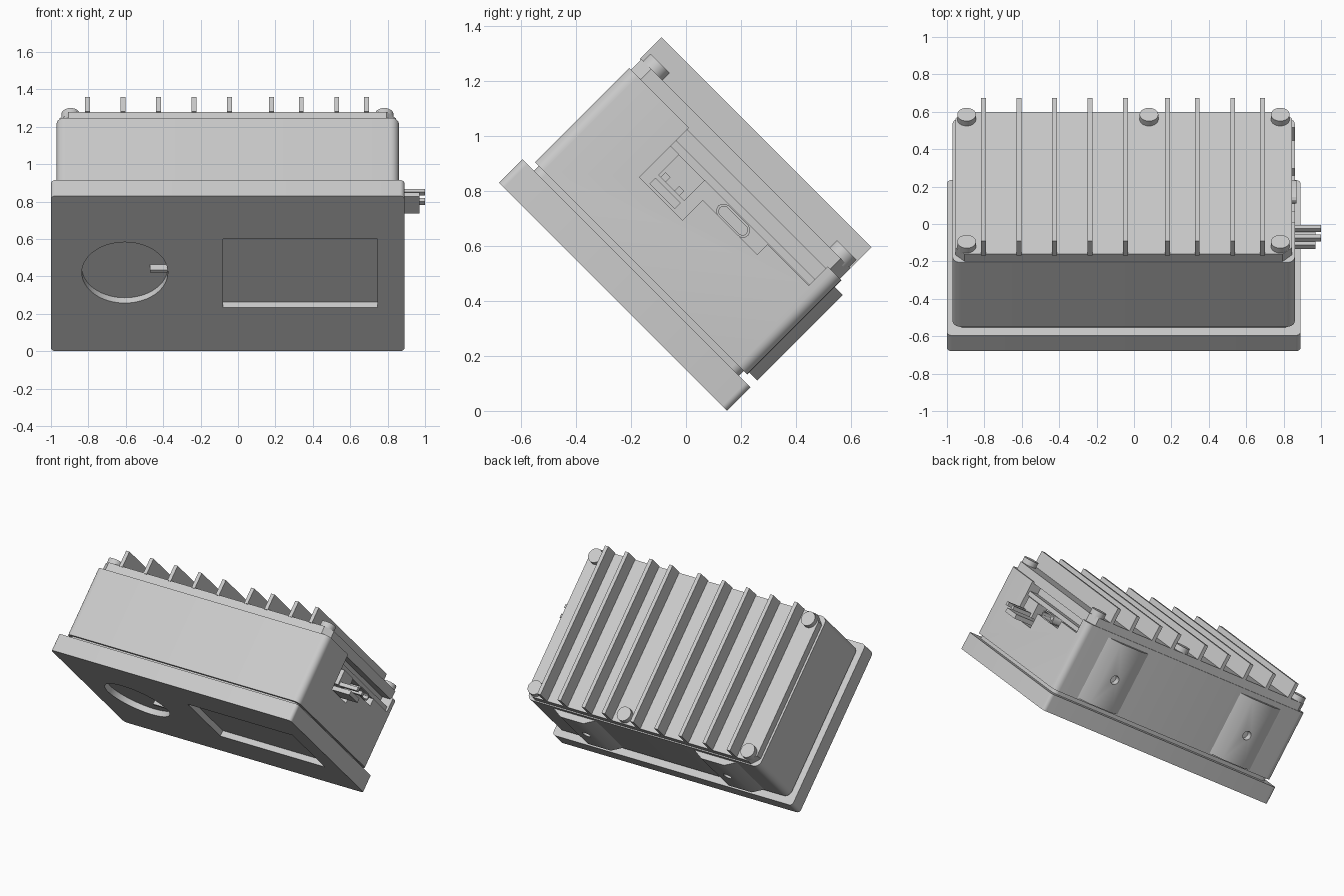
import bpy, bmesh, math
from mathutils import Matrix, Vector

if "Cube" in bpy.data.objects:
    bpy.data.objects.remove(bpy.data.objects["Cube"])

grey = bpy.data.materials.new("light_grey")
grey.use_nodes = True
colour = (0.6, 0.6, 0.6, 1)
grey.diffuse_color = colour
grey.node_tree.nodes["Principled BSDF"].inputs["Base Color"].default_value = colour

# The case leans back 45 degrees: x across, u up the panel, n from panel to fins
LEAN = Matrix.Translation((0, 0.15, 0)) @ Matrix.Rotation(-math.pi / 4, 4, 'X')


def place(x, u, n):
    return LEAN @ Vector((x, -u, n))


def prism(name, ring, shift):
    """Extrude a ring of (x, u, n) points by a shift in the same frame."""
    bm = bmesh.new()
    low = [bm.verts.new(place(*p)) for p in ring]
    high = [bm.verts.new(place(*(a + b for a, b in zip(p, shift)))) for p in ring]
    bm.faces.new(low)
    bm.faces.new(high)
    for i in range(len(ring)):
        j = (i + 1) % len(ring)
        bm.faces.new((low[i], low[j], high[j], high[i]))
    bmesh.ops.recalc_face_normals(bm, faces=bm.faces)
    mesh = bpy.data.meshes.new(name)
    bm.to_mesh(mesh)
    bm.free()
    mesh.materials.append(grey)
    obj = bpy.data.objects.new(name, mesh)
    bpy.context.collection.objects.link(obj)
    return obj


def slab(name, x, u, n, radius=0.0, steps=6):
    """Box with corners rounded (or chamfered with one step) in the panel plane."""
    ring = []
    for k, (cx, cu) in enumerate(((1, 1), (0, 1), (0, 0), (1, 0))):
        px = x[cx] + (-radius if cx else radius)
        pu = u[cu] + (-radius if cu else radius)
        for s in range(steps + 1 if radius else 1):
            a = (k + s / steps) * math.pi / 2
            ring.append((px + radius * math.cos(a), pu + radius * math.sin(a), n[0]))
    return prism(name, ring, (0, 0, n[1] - n[0]))


def disc(name, x, u, radius, n, sides=48):
    angles = [2 * math.pi * i / sides for i in range(sides)]
    ring = [(x + radius * math.cos(a), u + radius * math.sin(a), n[0]) for a in angles]
    return prism(name, ring, (0, 0, n[1] - n[0]))


def cut(obj, cutter):
    mod = obj.modifiers.new("cut", 'BOOLEAN')
    mod.operation = 'DIFFERENCE'
    mod.solver = 'EXACT'
    mod.object = cutter
    bpy.context.view_layer.objects.active = obj
    bpy.ops.object.modifier_apply(modifier=mod.name)
    bpy.data.objects.remove(cutter)


# Front panel with round dial recess and window recess
panel = slab("front_panel", (-1, 0.89), (0, 1.174), (0, 0.12), 0.025)
cut(panel, disc("dial_cutter", -0.605, 0.594, 0.23, (-0.1, 0.04), 64))
cut(panel, slab("window_cutter", (-0.08, 0.745), (0.332, 0.849), (-0.1, 0.04)))
slab("dial_tab", (-0.47, -0.376), (0.595, 0.615), (0, 0.05))

# Neck and main body
slab("neck", (-0.95, 0.84), (0.06, 1.115), (0.11, 0.16), 0.04)
body = slab("body", (-0.97, 0.86), (0.042, 1.135), (0.145, 0.63), 0.045)

# Stepped port opening in the side wall
opening = [(0.827, 0.7), (0.827, 0.375), (0.606, 0.375), (0.606, 0.48),
           (0.325, 0.48), (0.325, 0.532), (0.112, 0.532), (0.112, 0.7)]
cut(body, prism("port_cutter", [(0.78, u, n) for u, n in opening], (0.2, 0, 0)))

# Circuit board and connectors inside the opening
slab("circuit_board", (0.7, 0.845), (0.112, 0.827), (0.535, 0.565))
slab("pin_housing", (0.7, 0.86), (0.65, 0.785), (0.43, 0.535))
slab("pin_housing_base", (0.7, 0.97), (0.655, 0.785), (0.385, 0.415))
for i, u in enumerate((0.689, 0.76)):
    slab(f"pin_{i + 1}", (0.8, 1.0), (u - 0.013, u + 0.013), (0.429, 0.455))


def port_ring(x, half, r):
    ring = []
    for k in range(14):
        a = math.pi * (k % 7) / 6 + (math.pi if k > 6 else 0)
        side = 1 if k < 7 else -1
        ring.append((x, 0.474 + side * half + r * math.sin(a), 0.505 + r * math.cos(a)))
    return ring


port = prism("cable_port", port_ring(0.72, 0.05, 0.027), (0.15, 0, 0))
cut(port, prism("port_hollow", port_ring(0.8, 0.048, 0.019), (0.2, 0, 0)))

# Two sloped mounting pads with screw holes on the lower side
for i, c in enumerate((0.5, -0.61)):
    shape = ((-0.2, 0.06), (-0.09, 0), (0.09, 0), (0.2, 0.06))
    pad = prism(f"mounting_pad_{i + 1}", [(c + x, u, 0.155) for x, u in shape], (0, 0, 0.44))
    angles = [math.pi * k / 12 for k in range(24)]
    hole = [(c + 0.03 * math.cos(a), -0.1, 0.36 + 0.03 * math.sin(a)) for a in angles]
    cut(pad, prism("hole_cutter", hole, (0, 0.15, 0)))

# Heat sink base, fins and screws
slab("heat_sink_base", (-0.955, 0.845), (0.05, 1.125), (0.62, 0.685), 0.05, 1)
fins = (-0.805, -0.615, -0.425, -0.235, -0.045, 0.18, 0.338, 0.528, 0.687)
for i, x in enumerate(fins):
    slab(f"fin_{i + 1}", (x - 0.013, x + 0.013), (0.05, 1.131), (0.68, 0.792))
screws = [(x, u) for x in (-0.895, 0.782) for u in (0.106, 1.067)] + [(0.08, 0.106)]
for i, (x, u) in enumerate(screws):
    disc(f"screw_{i + 1}", x, u, 0.05, (0.67, 0.722), 32)

# Smooth the rounded walls, keep hard edges crisp
bpy.ops.object.select_all(action='DESELECT')
for obj in bpy.context.collection.objects:
    if obj.type == 'MESH' and grey.name in obj.data.materials:
        obj.select_set(True)
        bpy.context.view_layer.objects.active = obj
bpy.ops.object.shade_smooth_by_angle(angle=math.radians(30))
